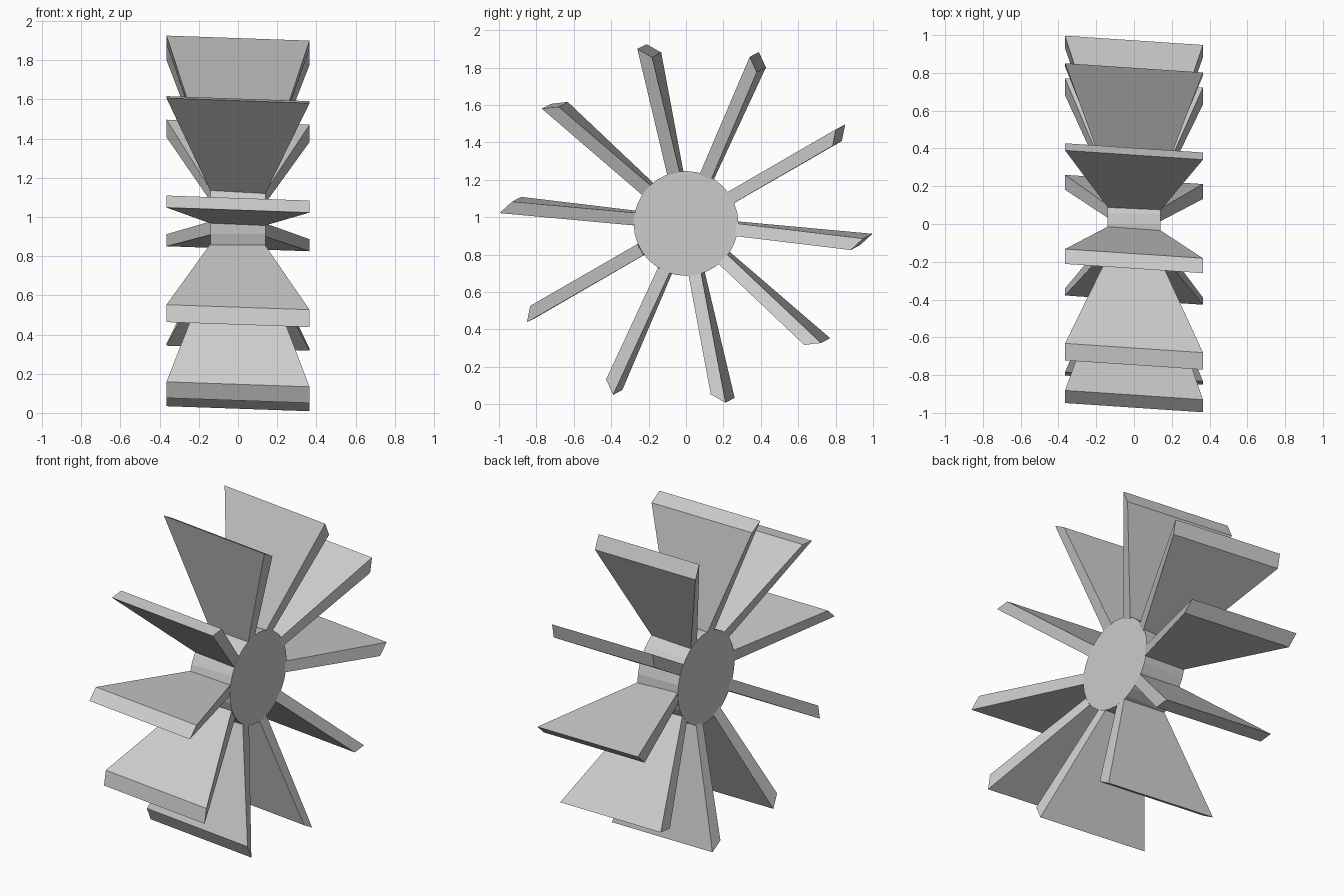
import bpy, bmesh, math

if "Cube" in bpy.data.objects:
    bpy.data.objects.remove(bpy.data.objects["Cube"])

CENTRE_Z = 0.967
HUB_R, HUB_HALF = 0.28, 0.14
TIP_HALF, HALF_THICK = 0.365, 0.034
BLADES, START = 10, 30
SKEW_Y, SKEW_Z = -0.067, -0.035   # sideways lean of every blade per unit of x


def make_object(name, bm):
    bmesh.ops.recalc_face_normals(bm, faces=bm.faces)
    mesh = bpy.data.meshes.new(name)
    bm.to_mesh(mesh)
    bm.free()
    obj = bpy.data.objects.new(name, mesh)
    bpy.context.collection.objects.link(obj)
    return obj


# Hub: short drum lying along x
bpy.ops.mesh.primitive_cylinder_add(vertices=32, radius=HUB_R, depth=2 * HUB_HALF,
                                    location=(0, 0, CENTRE_Z),
                                    rotation=(0, math.pi / 2, 0))
bpy.context.object.name = "hub"


# Blade: flared slab with a slanted tip
def make_blade(index):
    a = math.radians(START + index * 360 / BLADES)
    # (distance along blade, offset across thickness, half width in x)
    profile = [(0.27, -HALF_THICK, 0.138), (0.914, -HALF_THICK, TIP_HALF),
               (0.974, HALF_THICK, TIP_HALF), (0.27, HALF_THICK, 0.138)]
    bm = bmesh.new()
    sides = []
    for s in (-1, 1):
        ring = []
        for r, t, w in profile:
            x = s * w
            y = r * math.cos(a) - t * math.sin(a) + SKEW_Y * x
            z = r * math.sin(a) + t * math.cos(a) + SKEW_Z * x + CENTRE_Z
            ring.append(bm.verts.new((x, y, z)))
        bm.faces.new(ring)
        sides.append(ring)
    for i in range(4):
        j = (i + 1) % 4
        bm.faces.new((sides[0][i], sides[0][j], sides[1][j], sides[1][i]))
    make_object(f"blade_{index + 1}", bm)


for i in range(BLADES):
    make_blade(i)
